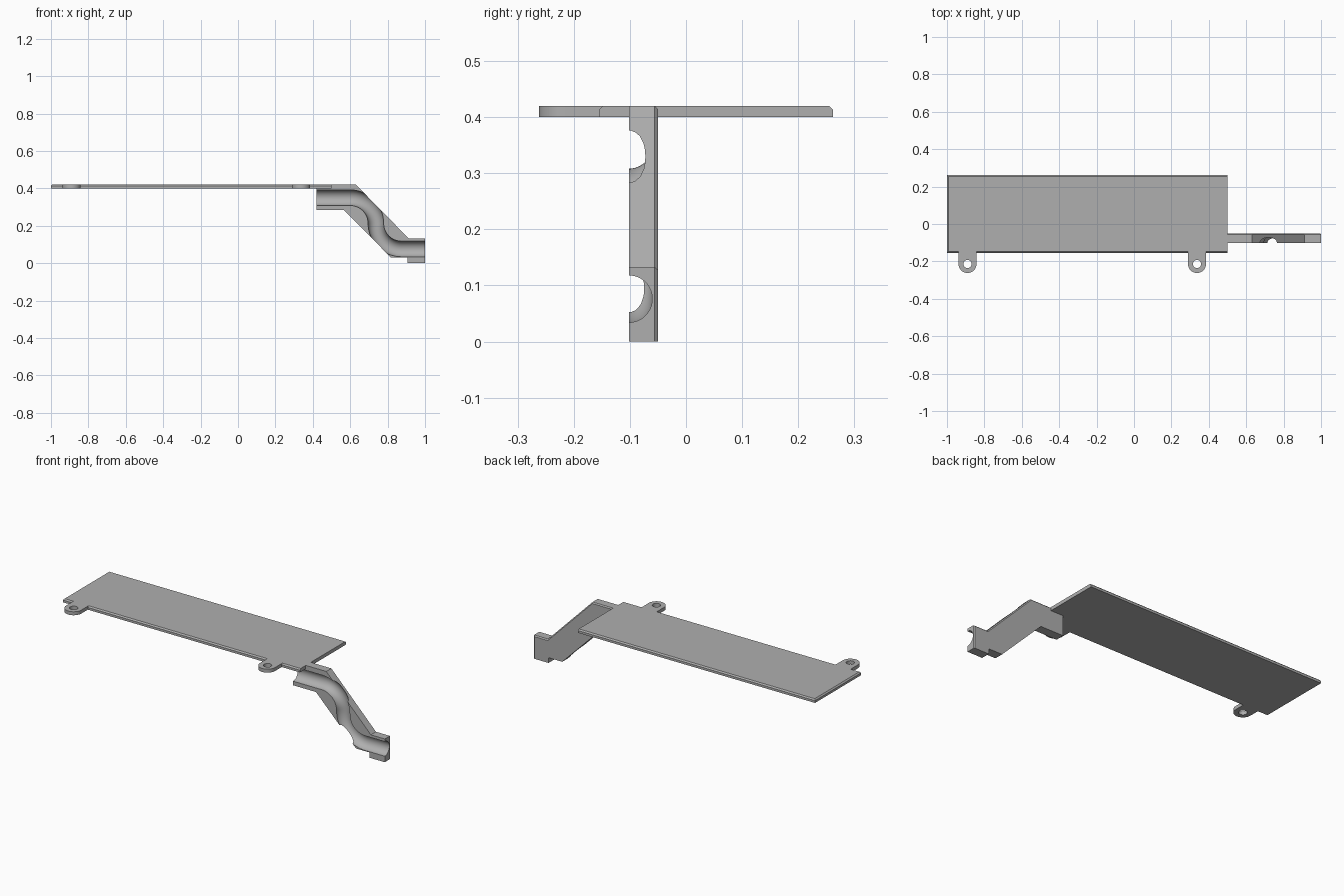
import bpy, bmesh, math
from mathutils import Vector

cube = bpy.data.objects.get("Cube")
if cube:
    bpy.data.objects.remove(cube, do_unlink=True)

grey = bpy.data.materials.new("plain grey")
grey.use_nodes = True
colour = (0.43, 0.43, 0.43, 1)
grey.diffuse_color = colour
grey.node_tree.nodes["Principled BSDF"].inputs["Base Color"].default_value = colour


def finish(bm, name):
    bmesh.ops.recalc_face_normals(bm, faces=bm.faces)
    mesh = bpy.data.meshes.new(name)
    bm.to_mesh(mesh)
    bm.free()
    mesh.materials.append(grey)
    obj = bpy.data.objects.new(name, mesh)
    bpy.context.collection.objects.link(obj)
    return obj


def prism(name, outline, extrude, chamfer=0, rule=None):
    """Extrude a closed outline; chamfer the edges that the rule picks."""
    bm = bmesh.new()
    face = bm.faces.new([bm.verts.new(p) for p in outline])
    moved = bmesh.ops.extrude_face_region(bm, geom=[face], use_keep_orig=True)["geom"]
    bmesh.ops.translate(bm, vec=extrude, verts=[g for g in moved if isinstance(g, bmesh.types.BMVert)])
    if rule:
        edges = [e for e in bm.edges if rule((e.verts[0].co + e.verts[1].co) / 2)]
        bmesh.ops.bevel(bm, geom=edges, offset=chamfer, segments=1, affect='EDGES')
    return finish(bm, name)


def cut(obj, cutter):
    """Subtract the cutter, then discard it."""
    mod = obj.modifiers.new("cut", 'BOOLEAN')
    mod.operation, mod.solver, mod.object = 'DIFFERENCE', 'EXACT', cutter
    depsgraph = bpy.context.evaluated_depsgraph_get()
    mesh = bpy.data.meshes.new_from_object(obj.evaluated_get(depsgraph))
    obj.modifiers.clear()
    obj.data = mesh
    bpy.data.objects.remove(cutter, do_unlink=True)


def smooth(obj):
    bpy.ops.object.select_all(action='DESELECT')
    obj.select_set(True)
    bpy.context.view_layer.objects.active = obj
    bpy.ops.object.shade_smooth_by_angle(angle=math.radians(30))


def arc(cx, cy, r, start, end, steps):
    angles = [math.radians(start + (end - start) * i / steps) for i in range(steps + 1)]
    return [(cx + r * math.cos(a), cy + r * math.sin(a)) for a in angles]


# Flat plate, chamfered along its top back, front and end edges
LOW, TOP, FRONT, BACK = 0.4, 0.42, -0.155, 0.262
prism("plate", [(-1, FRONT, LOW), (0.5, FRONT, LOW), (0.5, BACK, LOW), (-1, BACK, LOW)],
      (0, 0, TOP - LOW), 0.007, lambda m: m.z > 0.415 and m.x < 0.4)

# Two rounded mounting tabs with screw holes
for side, x in (("right", -0.89), ("left", 0.337)):
    y, r = -0.214, 0.048
    outline = arc(x, y, r, 180, 360, 24) + [(x + r, FRONT + 0.01), (x - r, FRONT + 0.01)]
    tab = prism(side + "_tab", [(*p, LOW) for p in outline], (0, 0, TOP - LOW))
    hole = prism("hole_cutter", [(*p, LOW - 0.05) for p in arc(x, y, 0.022, 0, 345, 23)], (0, 0, 0.2))
    cut(tab, hole)
    smooth(tab)

# Stepped diagonal bracket under the plate
profile = [(0.42, 0.285), (0.565, 0.285), (0.818, 0.03), (0.905, 0.03), (0.905, 0), (1, 0),
           (1, 0.133), (0.912, 0.133), (0.63, TOP), (0.5, TOP), (0.5, LOW), (0.42, LOW)]
bracket = prism("channel_bracket", [(x, -0.102, z) for x, z in profile], (0, 0.052, 0),
                0.006, lambda m: m.y > -0.051 and m.x + m.z > 0.97)

# S-shaped half-round cable channel in the bracket's front face
R, r, sides = 0.137, 0.042, 32
path = ([(0.38, 0.35)] + arc(0.6, 0.213, R, 90, 0, 16)
        + arc(0.874, 0.213, R, 180, 270, 16)[1:] + [(1.05, 0.076)])
bm = bmesh.new()
rings = []
for i, p in enumerate(path):
    before, after = path[max(i - 1, 0)], path[min(i + 1, len(path) - 1)]
    along = Vector((after[0] - before[0], 0, after[1] - before[1])).normalized()
    across = along.cross(Vector((0, 1, 0)))
    ring = []
    for k in range(sides):
        a = 2 * math.pi * (k + 0.5) / sides
        offset = across * (r * math.cos(a)) + Vector((0, r * math.sin(a), 0))
        ring.append(bm.verts.new(Vector((p[0], -0.102, p[1])) + offset))
    rings.append(ring)
for a, b in zip(rings, rings[1:]):
    for k in range(sides):
        n = (k + 1) % sides
        bm.faces.new((a[k], a[n], b[n], b[k]))
bm.faces.new(rings[0])
bm.faces.new(rings[-1])
cut(bracket, finish(bm, "channel_cutter"))
smooth(bracket)
